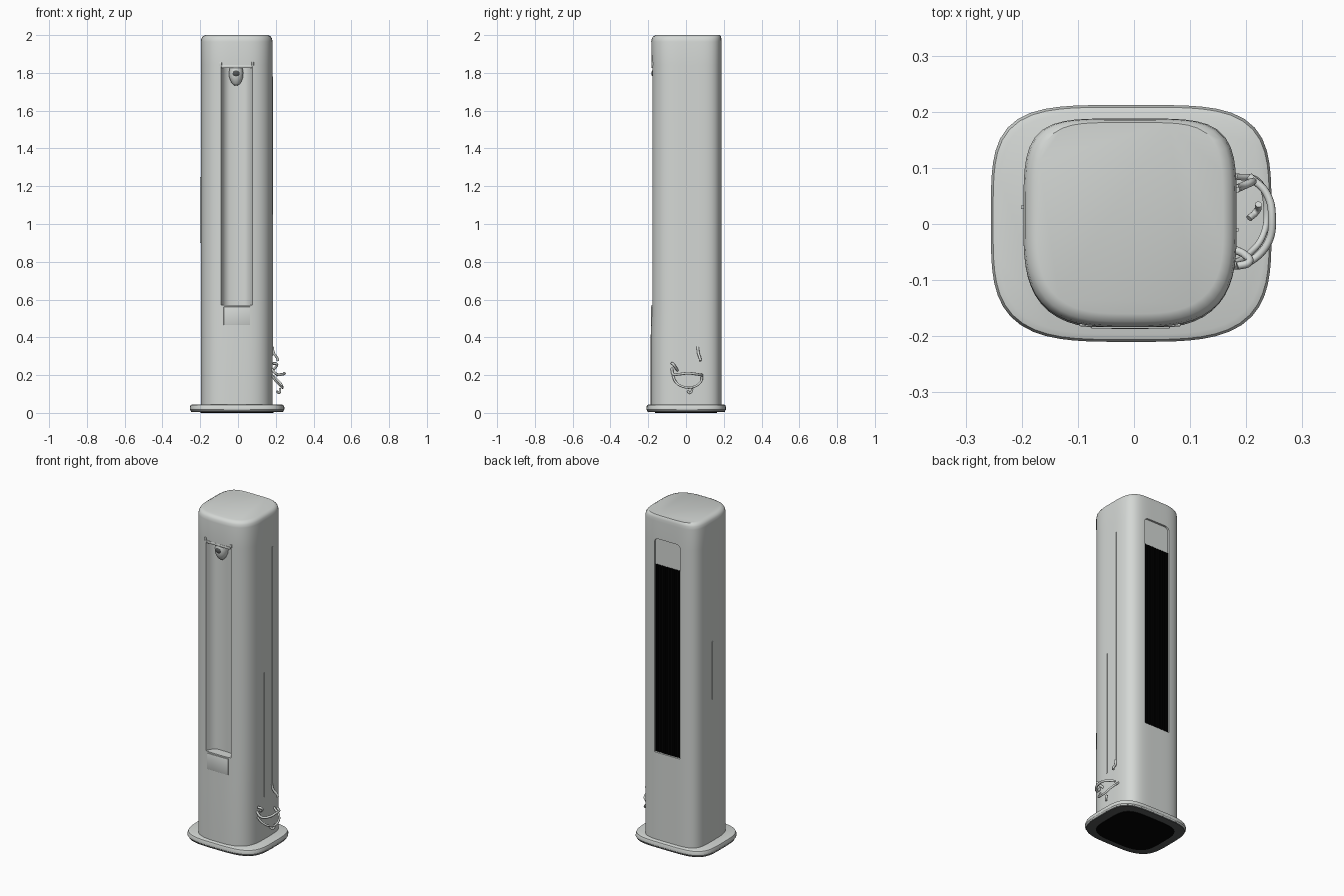
import bpy, bmesh, math
from mathutils import Vector

if "Cube" in bpy.data.objects:
    bpy.data.objects.remove(bpy.data.objects["Cube"])


def material(name, rgb):
    m = bpy.data.materials.new(name)
    m.diffuse_color = (*rgb, 1)
    m.use_nodes = True
    m.node_tree.nodes["Principled BSDF"].inputs["Base Color"].default_value = m.diffuse_color
    return m


GREY = material("cool light grey", (0.66, 0.685, 0.665))
DARK = material("dark grey", (0.09, 0.095, 0.095))
BLACK = material("black", (0.001, 0.001, 0.001))
CX = -0.007  # centre line of the tower


def finish(name, bm, mat, smooth=True):
    bmesh.ops.recalc_face_normals(bm, faces=bm.faces)
    me = bpy.data.meshes.new(name)
    bm.to_mesh(me)
    bm.free()
    ob = bpy.data.objects.new(name, me)
    bpy.context.collection.objects.link(ob)
    me.materials.append(mat)
    if smooth:
        smooth_shade(ob)
    return ob


def smooth_shade(ob):
    bpy.ops.object.select_all(action='DESELECT')
    ob.select_set(True)
    bpy.context.view_layer.objects.active = ob
    bpy.ops.object.shade_smooth_by_angle(angle=math.radians(32))


def rounded(a, front, back, nf, nb, cx, count=72):
    """Rounded-square outline with separate front and back curvature."""
    pts = []
    for i in range(count):
        t = 2 * math.pi * (i + 0.5) / count
        c, s = math.cos(t), math.sin(t)
        n, b = (nb, back) if s > 0 else (nf, front)
        r = (abs(c) ** n + abs(s) ** n) ** (-1 / n)
        pts.append((cx + a * r * c, b * r * s))
    return pts


def loft(name, rings, mat):
    """Skin a list of (outline, z) rings and cap both ends."""
    bm = bmesh.new()
    loops = [[bm.verts.new((x, y, z)) for x, y in pts] for pts, z in rings]
    for lo, hi in zip(loops, loops[1:]):
        n = len(lo)
        for i in range(n):
            bm.faces.new((lo[i], lo[(i + 1) % n], hi[(i + 1) % n], hi[i]))
    bm.faces.new(loops[0])
    bm.faces.new(loops[-1])
    return finish(name, bm, mat)


def box(name, lo, hi, mat, bevel=0.0):
    bm = bmesh.new()
    bmesh.ops.create_cube(bm, size=1)
    for v in bm.verts:
        v.co = Vector([(l + h) / 2 + c * (h - l) for l, h, c in zip(lo, hi, v.co)])
    if bevel:
        bmesh.ops.bevel(bm, geom=bm.edges[:], offset=bevel, segments=2,
                        profile=0.5, affect='EDGES')
    return finish(name, bm, mat)


def tube(name, pts, radius, mat):
    cu = bpy.data.curves.new(name, 'CURVE')
    cu.dimensions = '3D'
    cu.bevel_depth = radius
    cu.bevel_resolution = 2
    cu.resolution_u = 8
    cu.use_fill_caps = True
    sp = cu.splines.new('BEZIER')
    sp.bezier_points.add(len(pts) - 1)
    for bp, p in zip(sp.bezier_points, pts):
        bp.co = p
        bp.handle_left_type = bp.handle_right_type = 'AUTO'
    cu.materials.append(mat)
    ob = bpy.data.objects.new(name, cu)
    bpy.context.collection.objects.link(ob)
    return ob


def cut(target, cutter):
    mod = target.modifiers.new("cut", 'BOOLEAN')
    mod.operation = 'DIFFERENCE'
    mod.solver = 'EXACT'
    mod.object = cutter
    bpy.context.view_layer.objects.active = target
    bpy.ops.object.modifier_apply(modifier=mod.name)
    bpy.data.objects.remove(cutter)


# Tower body: slight flare at the foot, rounded top edge
profile = [(0.03, 0, 0.005), (0.40, 0, 0.005), (0.56, 0, 0.001), (1.84, 0, 0),
           (1.965, 0, 0.002)]
rings = [(rounded(0.190, 0.182 + e, 0.188, 3.1, 4.6, CX), z) for z, _, e in profile]
for z, inset in ((1.982, 0.003), (1.993, 0.010), (2.0, 0.024)):
    rings.append((rounded(0.190 - inset, 0.184 - inset, 0.188 - inset * 0.3,
                          3.1, 4.6, CX), z))
body = loft("tower_body", rings, GREY)

# Front recess with softly curved side walls
outline = [(-0.092, -0.3), (-0.092, -0.183), (-0.080, -0.155), (-0.066, -0.135),
           (-0.045, -0.126), (0.032, -0.126), (0.053, -0.135),
           (0.067, -0.155), (0.079, -0.183), (0.079, -0.3)]
cut(body, loft("recess_cutter", [(outline, 0.57), (outline, 1.835)], GREY))

# Shallow back recess with rounded upper corners
bm = bmesh.new()
arch = [(0.08, 0.57), (-0.092, 0.57)]
for cx, start in ((-0.067, 180), (0.055, 90)):
    for k in range(7):
        t = math.radians(start - 15 * k)
        arch.append((cx + 0.025 * math.cos(t), 1.835 + 0.025 * math.sin(t)))
face = bm.faces.new([bm.verts.new((x, 0.176, z)) for x, z in arch])
ext = bmesh.ops.extrude_face_region(bm, geom=[face])
for v in ext["geom"]:
    if isinstance(v, bmesh.types.BMVert):
        v.co.y = 0.3
cut(body, finish("back_cutter", bm, GREY, False))
smooth_shade(body)

# Back intake grille: dark panel with vertical slats
box("grille_panel", (-0.091, 0.170, 0.572), (0.079, 0.179, 1.70), BLACK)
for i in range(14):
    x = -0.084 + i * 0.012
    box("grille_slat", (x - 0.0025, 0.177, 0.574), (x + 0.0025, 0.185, 1.698), BLACK)

# Foot plate, darker sole and black underside
loft("base_plate", [(rounded(0.240 + d, 0.200 + d, 0.202 + d, 3.6, 4.2, -0.005), z)
                    for d, z in ((0.006, 0.012), (0.010, 0.018), (0.010, 0.03),
                                 (0.006, 0.041), (-0.004, 0.045))], GREY)
loft("base_sole", [(rounded(0.240 + d, 0.200 + d, 0.202 + d, 3.6, 4.2, -0.005), z)
                   for d, z in ((-0.004, 0.004), (0.004, 0.006), (0.006, 0.013))], DARK)
under = rounded(0.193, 0.165, 0.165, 3.6, 4.2, -0.005)
loft("underside_opening", [(under, 0.0), (under, 0.006)], BLACK)

# Outlet hood lip and the tray plate under the recess
box("hood_lip", (-0.088, -0.1835, 1.826), (0.075, -0.165, 1.842), GREY, 0.004)
for x in (-0.092, 0.078):
    box("hood_corner", (x - 0.006, -0.1825, 1.838), (x + 0.006, -0.165, 1.858), GREY, 0.003)
box("tray_plate", (-0.076, -0.1865, 0.465), (0.064, -0.165, 0.562), GREY, 0.002)


# Nozzle hanging at the top of the recess
def nozzle_part(name, rows, y, mat):
    loft(name, [([(-0.01 + r * math.cos(k * math.pi / 12),
                   y + r * math.sin(k * math.pi / 12)) for k in range(24)], z)
                for r, z in rows], mat)


nozzle_part("nozzle_body", [(0.016, 1.738), (0.026, 1.75), (0.036, 1.775),
                            (0.038, 1.80), (0.034, 1.825), (0.028, 1.84)], -0.142, GREY)
nozzle_part("nozzle_tip", [(0.010, 1.732), (0.014, 1.742)], -0.142, DARK)
bm = bmesh.new()
bmesh.ops.create_uvsphere(bm, u_segments=20, v_segments=12, radius=0.024)
bmesh.ops.translate(bm, verts=bm.verts, vec=(-0.01, -0.160, 1.797))
finish("nozzle_knob", bm, DARK)

# Side seams
for x, y, z0, z1 in ((0.183, 0.067, 0.34, 1.78), (0.183, -0.01, 0.30, 1.05),
                     (-0.197, 0.03, 0.90, 1.25)):
    box("side_seam", (x - 0.004, y - 0.003, z0), (x + 0.003, y + 0.003, z1), GREY)

# Looped hose on the right side
tube("hose_upper_loop", [(0.175, -0.075, 0.235), (0.205, -0.068, 0.205),
                         (0.238, -0.035, 0.205), (0.246, 0.010, 0.21),
                         (0.236, 0.055, 0.205), (0.205, 0.085, 0.20)], 0.007, GREY)
tube("hose_lower_loop", [(0.178, -0.07, 0.20), (0.203, -0.055, 0.165),
                         (0.230, -0.02, 0.14), (0.236, 0.03, 0.135),
                         (0.222, 0.075, 0.16), (0.180, 0.085, 0.20)], 0.006, GREY)
tube("hose_hook", [(0.178, -0.045, 0.225), (0.198, -0.055, 0.24),
                   (0.205, -0.068, 0.258), (0.184, -0.075, 0.262)], 0.007, GREY)
tube("hose_end", [(0.182, 0.062, 0.35), (0.190, 0.066, 0.315),
                  (0.208, 0.074, 0.29), (0.212, 0.076, 0.275)], 0.007, GREY)
tube("hose_stub", [(0.205, 0.01, 0.115), (0.218, 0.022, 0.105),
                   (0.222, 0.035, 0.13)], 0.006, GREY)
